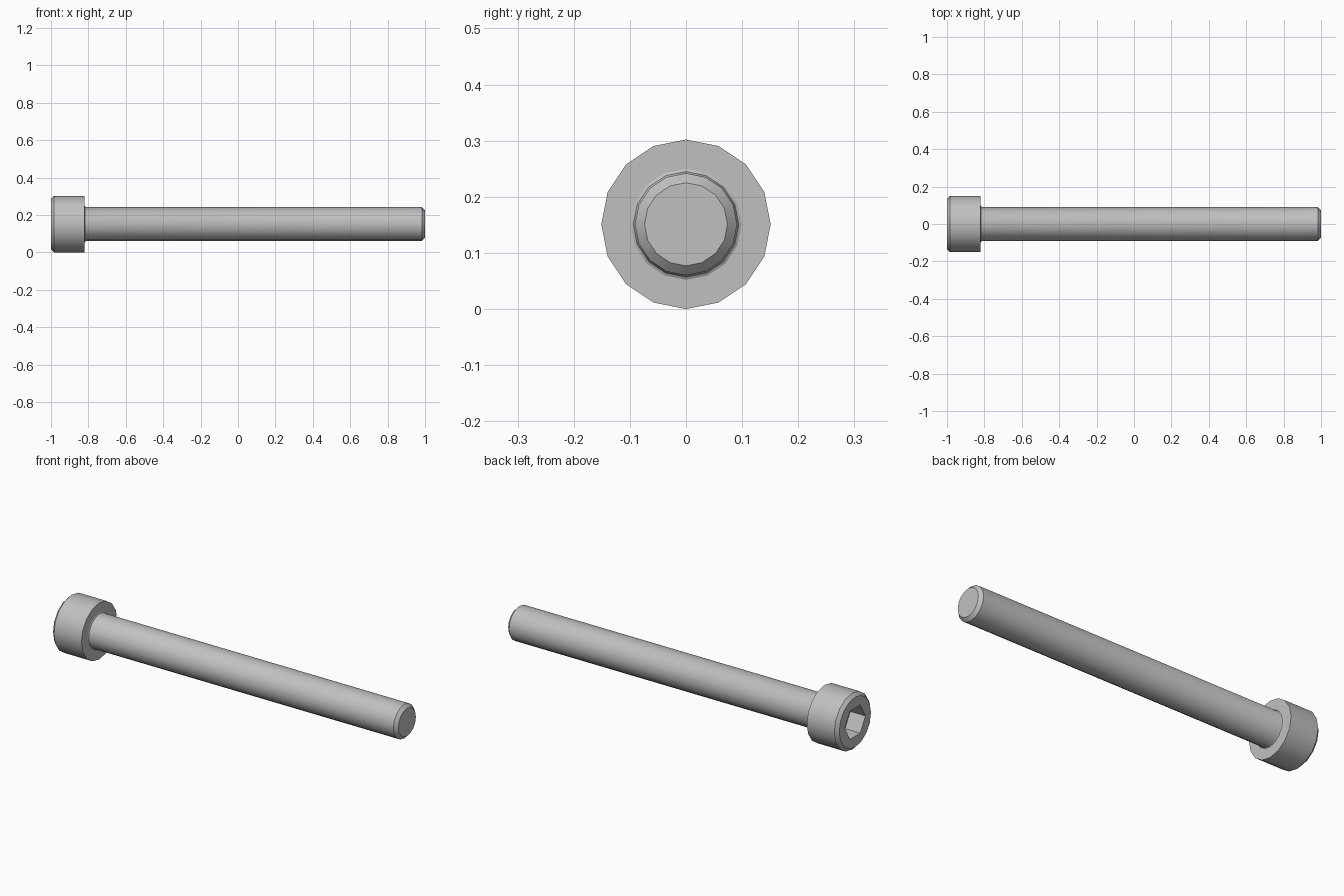
import bpy
import bmesh
import math
from mathutils import Vector

cube = bpy.data.objects.get("Cube")
if cube:
    bpy.data.objects.remove(cube, do_unlink=True)

SIDES = 16
AXIS_Z = 0.151

steel = bpy.data.materials.new("grey steel")
steel.use_nodes = True
steel.diffuse_color = (0.53, 0.53, 0.53, 1)
steel.node_tree.nodes["Principled BSDF"].inputs["Base Color"].default_value = (0.53, 0.53, 0.53, 1)


def ring(bm, x, radius, sides, turn=0.0):
    """Polygon of points around the screw axis."""
    verts = []
    for i in range(sides):
        a = turn + 2 * math.pi * i / sides
        verts.append(bm.verts.new((x, radius * math.sin(a), AXIS_Z + radius * math.cos(a))))
    return verts


def bridge(bm, first, second):
    n = len(first)
    for i in range(n):
        j = (i + 1) % n
        bm.faces.new((first[i], first[j], second[j], second[i]))


bm = bmesh.new()

# Head, underside fillet, shank and chamfered tip as one turned profile
profile = [(-1, 0.134), (-0.983, 0.151), (-0.82, 0.151), (-0.82, 0.099),
           (-0.817, 0.094), (-0.81, 0.091), (0.983, 0.091), (1, 0.074)]
rings = [ring(bm, x, r, SIDES) for x, r in profile]
for a, b in zip(rings, rings[1:]):
    bridge(bm, a, b)
bm.faces.new(rings[-1])

# Hexagonal socket sunk into the head
hex_radius = 0.151 / math.sqrt(3)
mouth = ring(bm, -1, hex_radius, 6, math.pi / 6)
floor = ring(bm, -0.91, hex_radius, 6, math.pi / 6)
bridge(bm, mouth, floor)
bm.faces.new(floor)

# Flat end face between the head rim and the socket mouth
rim_edges = [bm.edges.get((loop[i], loop[(i + 1) % len(loop)]))
             for loop in (rings[0], mouth) for i in range(len(loop))]
bmesh.ops.triangle_fill(bm, edges=rim_edges, use_beauty=True, normal=Vector((-1, 0, 0)))
bmesh.ops.recalc_face_normals(bm, faces=bm.faces)

mesh = bpy.data.meshes.new("socket_screw")
bm.to_mesh(mesh)
bm.free()
mesh.materials.append(steel)
screw = bpy.data.objects.new("socket_screw", mesh)
bpy.context.collection.objects.link(screw)

# Smooth round sides, sharp chamfers and socket
bpy.context.view_layer.objects.active = screw
screw.select_set(True)
bpy.ops.object.shade_smooth_by_angle(angle=math.radians(30))
